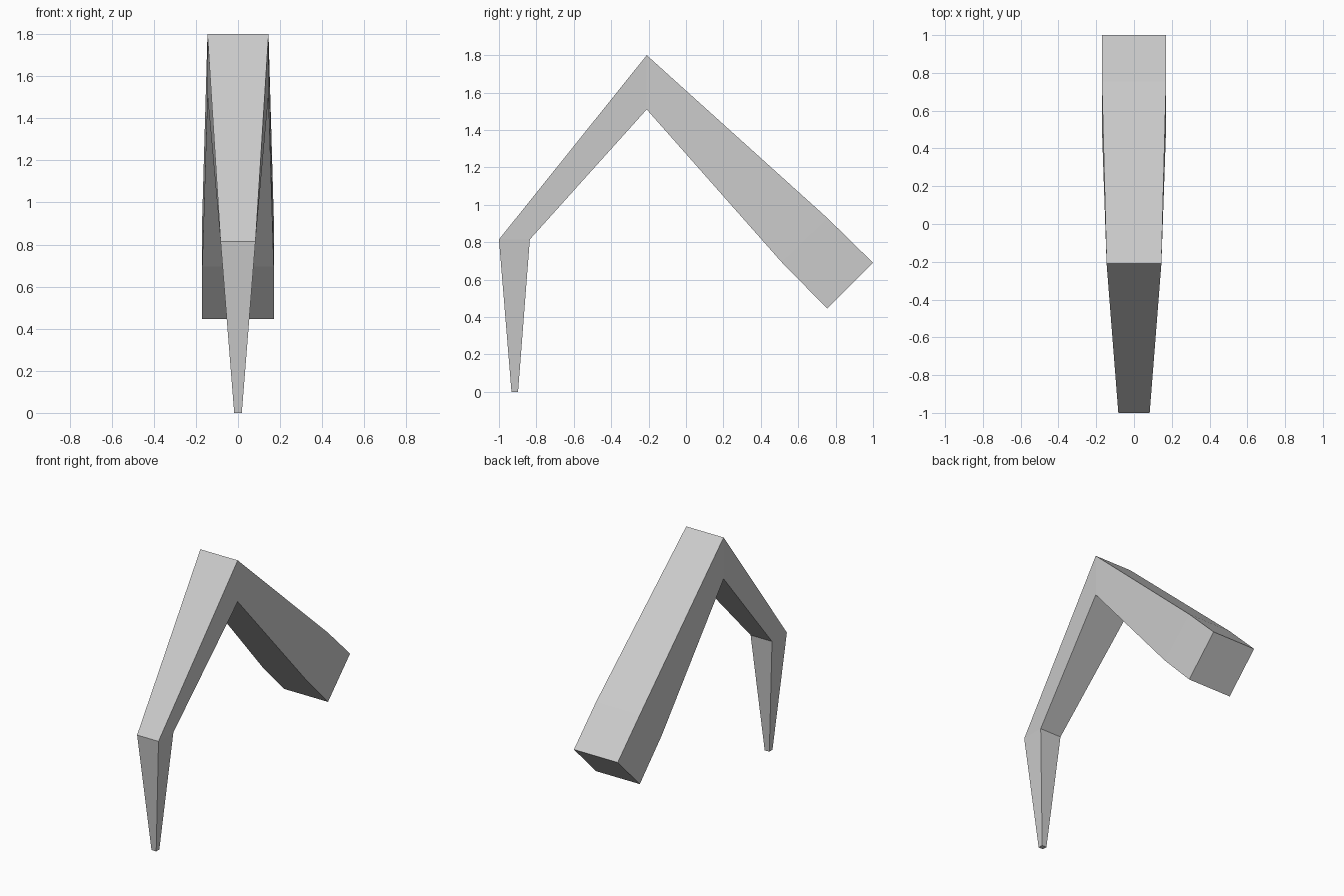
import bpy
import bmesh

cube = bpy.data.objects.get("Cube")
if cube:
    bpy.data.objects.remove(cube, do_unlink=True)

# Plain grey shell
grey = bpy.data.materials.new("light_grey")
grey.use_nodes = True
colour = (0.6, 0.6, 0.6, 1)
grey.diffuse_color = colour
grey.node_tree.nodes["Principled BSDF"].inputs["Base Color"].default_value = colour

# Sections from foot to hip: outer (y, z), inner (y, z), half width
sections = [
    ((-0.933, 0.0), (-0.898, 0.0), 0.018),    # foot tip
    ((-1.0, 0.815), (-0.835, 0.815), 0.083),  # ankle
    ((-0.21, 1.8), (-0.21, 1.51), 0.145),     # knee
    ((0.755, 0.93), (0.51, 0.695), 0.17),     # thigh
    ((1.0, 0.69), (0.755, 0.445), 0.17),      # hip end
]


def loft(name, sections, material):
    """Join rectangular sections into one closed, flat-faced limb."""
    bm = bmesh.new()
    rings = []
    for (oy, oz), (iy, iz), w in sections:
        corners = [(-w, oy, oz), (w, oy, oz), (w, iy, iz), (-w, iy, iz)]
        rings.append([bm.verts.new(c) for c in corners])
    for a, b in zip(rings, rings[1:]):
        for i in range(4):
            j = (i + 1) % 4
            bm.faces.new((a[i], a[j], b[j], b[i]))
    bm.faces.new(rings[0])
    bm.faces.new(rings[-1])
    bmesh.ops.recalc_face_normals(bm, faces=bm.faces)
    mesh = bpy.data.meshes.new(name)
    bm.to_mesh(mesh)
    bm.free()
    mesh.materials.append(material)
    obj = bpy.data.objects.new(name, mesh)
    bpy.context.collection.objects.link(obj)
    return obj


loft("jointed_leg", sections, grey)
